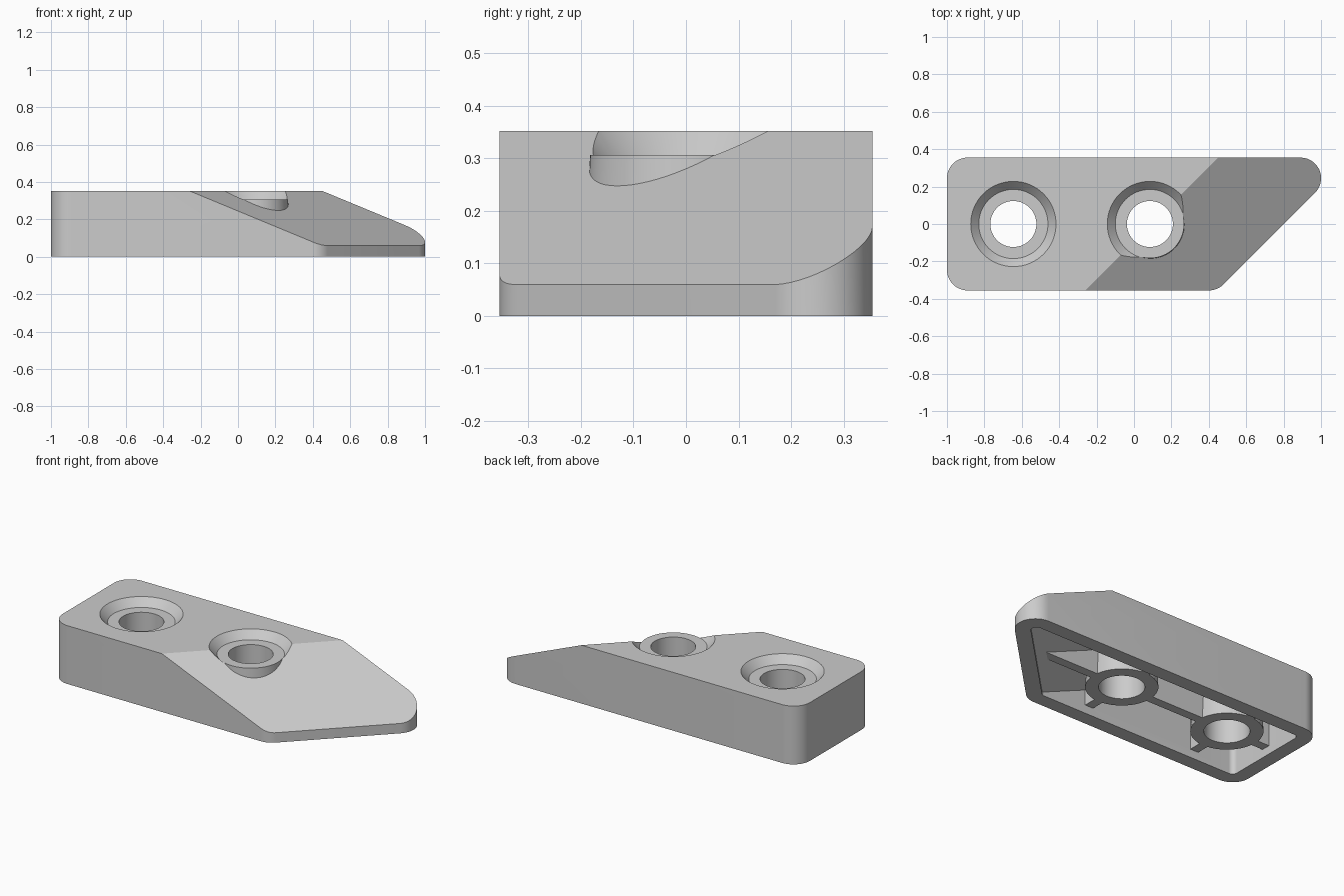
import bpy, bmesh, math
from mathutils import Vector

if "Cube" in bpy.data.objects:
    bpy.data.objects.remove(bpy.data.objects["Cube"])

H, HALF, T = 0.352, 0.355, 0.085      # height, half depth, shell thickness
SLOPE, EDGE = 0.414, 0.095            # ramp gradient and its start (x - y)
HOLES = (-0.645, 0.085)


def fillet(corners, r, n=14):
    """Round every corner of a convex counter-clockwise polygon."""
    pts = []
    for i, c in enumerate(corners):
        c = Vector(c)
        a = (Vector(corners[i - 1]) - c).normalized()
        b = (Vector(corners[(i + 1) % len(corners)]) - c).normalized()
        half = a.angle(b) / 2
        mid = c + (a + b).normalized() * (r / math.sin(half))
        start = c + a * (r / math.tan(half)) - mid
        sweep = math.pi - 2 * half
        for k in range(n + 1):
            t = sweep * k / n
            pts.append((mid.x + start.x * math.cos(t) - start.y * math.sin(t),
                        mid.y + start.x * math.sin(t) + start.y * math.cos(t)))
    return pts


def outline(t, r):
    return fillet([(-1 + t, -HALF + t), (0.446 - 0.414 * t, -HALF + t),
                   (1.156 - 2.414 * t, HALF - t), (-1 + t, HALF - t)], r)


def finish(name, bm):
    bmesh.ops.recalc_face_normals(bm, faces=bm.faces)
    me = bpy.data.meshes.new(name)
    bm.to_mesh(me)
    bm.free()
    ob = bpy.data.objects.new(name, me)
    bpy.context.collection.objects.link(ob)
    return ob


def prism(name, pts, z0, z1, drop):
    """Upright prism trimmed by the ramp plane lowered by drop."""
    bm = bmesh.new()
    face = bm.faces.new([bm.verts.new((x, y, z0)) for x, y in pts])
    ext = bmesh.ops.extrude_face_region(bm, geom=[face])["geom"]
    bmesh.ops.translate(bm, vec=(0, 0, z1 - z0),
                        verts=[g for g in ext if isinstance(g, bmesh.types.BMVert)])
    bmesh.ops.recalc_face_normals(bm, faces=bm.faces)
    bmesh.ops.bisect_plane(bm, geom=bm.verts[:] + bm.edges[:] + bm.faces[:],
                           plane_co=(EDGE, 0, H - drop),
                           plane_no=Vector((SLOPE, -SLOPE, 1)).normalized(),
                           clear_outer=True)
    rim = [e for e in bm.edges if e.is_boundary]
    if rim:
        bmesh.ops.contextual_create(bm, geom=rim)
    return finish(name, bm)


def cone(name, x, z0, z1, r0, r1):
    bm = bmesh.new()
    bmesh.ops.create_cone(bm, cap_ends=True, segments=64, radius1=r0, radius2=r1, depth=z1 - z0)
    bmesh.ops.translate(bm, vec=(x, 0, (z0 + z1) / 2), verts=bm.verts)
    return finish(name, bm)


def box(x0, x1, y0, y1):
    return [(x0, y0), (x1, y0), (x1, y1), (x0, y1)]


def boolean(target, tool, op):
    m = target.modifiers.new(op, 'BOOLEAN')
    m.operation, m.solver, m.object = op, 'EXACT', tool
    bpy.context.view_layer.objects.active = target
    bpy.ops.object.modifier_apply(modifier=m.name)
    bpy.data.objects.remove(tool)


# Outer block with ramp, hollowed from below
body = prism("wedge_block", outline(0, 0.11), 0, H, 0)
boolean(body, prism("pocket", outline(T, 0.03), -0.05, H - T, 0.091), 'DIFFERENCE')

# Ribs under the roof: one lengthwise, one across at each hole
w = 0.027
boolean(body, prism("long_rib", box(-0.96, 0.67, -w, w), 0.05, 0.30, 0.045), 'UNION')
for x in HOLES:
    boolean(body, prism("cross_rib", box(x - w, x + w, -0.31, 0.31), 0.05, 0.30, 0.045), 'UNION')

# Screw bosses; the second one stands out of the ramp
for x in HOLES:
    boolean(body, cone("screw_boss", x, 0.05, 0.32, 0.195, 0.182), 'UNION')

# Countersinks and through holes
for x in HOLES:
    boolean(body, cone("countersink", x, 0.306, 0.366, 0.185, 0.241), 'DIFFERENCE')
    boolean(body, cone("screw_hole", x, -0.1, 0.5, 0.123, 0.123), 'DIFFERENCE')

bpy.ops.object.select_all(action='DESELECT')
body.select_set(True)
bpy.context.view_layer.objects.active = body
bpy.ops.object.shade_smooth_by_angle(angle=math.radians(20))
